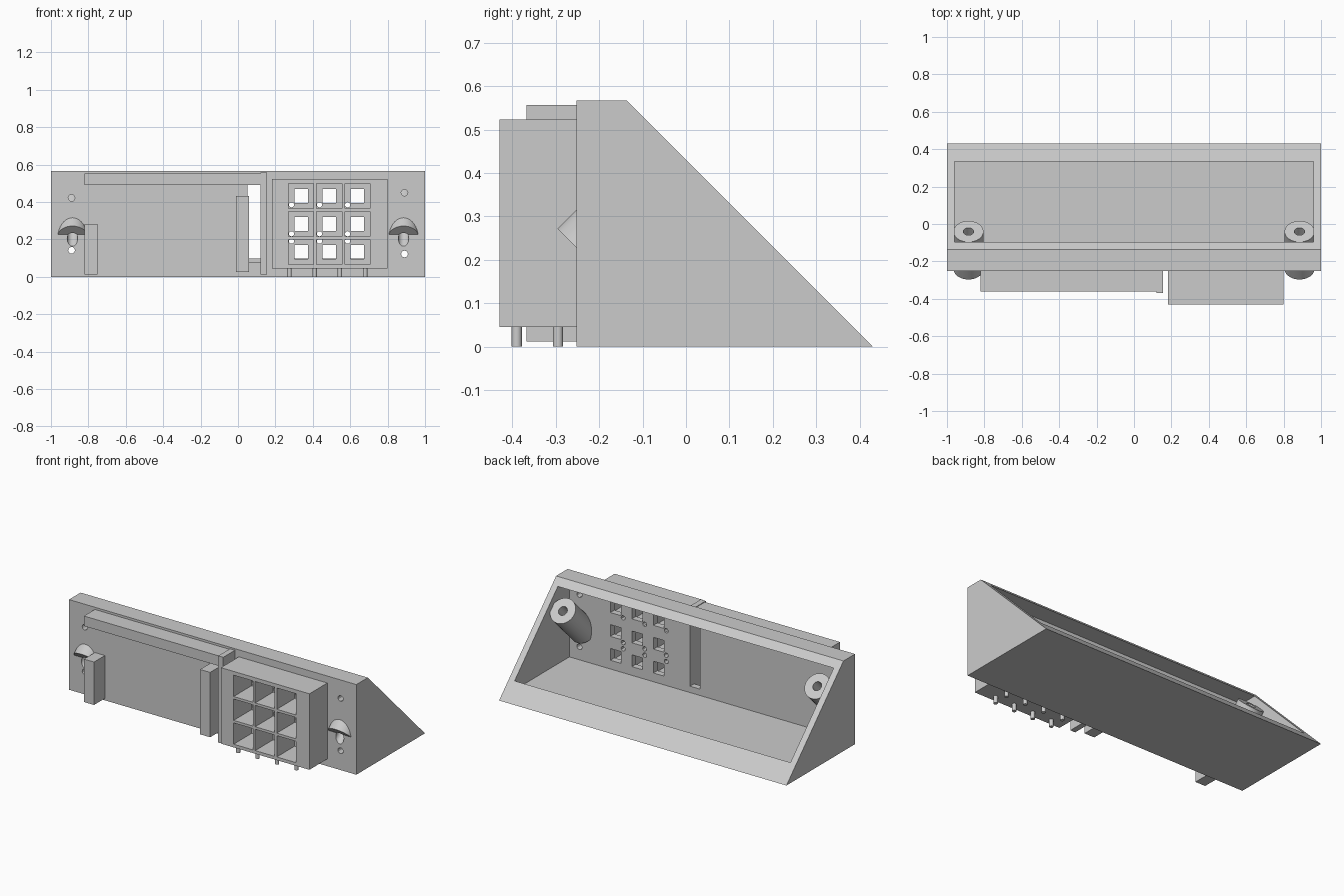
import bpy
import bmesh
from math import pi
from mathutils import Matrix, Vector

old = bpy.data.objects.get("Cube")
if old:
    bpy.data.objects.remove(old, do_unlink=True)

GREY = (0.6, 0.6, 0.6, 1.0)
plastic = bpy.data.materials.new("light grey plastic")
plastic.use_nodes = True
plastic.diffuse_color = GREY
plastic.node_tree.nodes["Principled BSDF"].inputs["Base Color"].default_value = GREY


def finish(name, bm):
    bmesh.ops.recalc_face_normals(bm, faces=bm.faces)
    mesh = bpy.data.meshes.new(name)
    bm.to_mesh(mesh)
    bm.free()
    mesh.materials.append(plastic)
    obj = bpy.data.objects.new(name, mesh)
    bpy.context.collection.objects.link(obj)
    return obj


def boxes(name, spans):
    """Boxes given as (x0, x1, y0, y1, z0, z1)."""
    bm = bmesh.new()
    for x0, x1, y0, y1, z0, z1 in spans:
        size = Matrix.Diagonal((x1 - x0, y1 - y0, z1 - z0, 1))
        centre = Matrix.Translation(((x0 + x1) / 2, (y0 + y1) / 2, (z0 + z1) / 2))
        bmesh.ops.create_cube(bm, size=1, matrix=centre @ size)
    return finish(name, bm)


def rods(name, ends, radius, sides):
    """Cylinders given by pairs of end points."""
    bm = bmesh.new()
    for a, b in ends:
        a, b = Vector(a), Vector(b)
        turn = (b - a).to_track_quat("Z", "Y").to_matrix().to_4x4()
        bmesh.ops.create_cone(bm, cap_ends=True, segments=sides, radius1=radius,
                              radius2=radius, depth=(b - a).length,
                              matrix=Matrix.Translation((a + b) / 2) @ turn)
    return finish(name, bm)


def prism(name, profile, half):
    """Profile in y and z, extruded from -half to half along x."""
    bm = bmesh.new()
    face = bm.faces.new([bm.verts.new((-half, y, z)) for y, z in profile])
    new = bmesh.ops.extrude_face_region(bm, geom=[face])["geom"]
    moved = [v for v in new if isinstance(v, bmesh.types.BMVert)]
    bmesh.ops.translate(bm, verts=moved, vec=(2 * half, 0, 0))
    return finish(name, bm)


def cut(obj, cutter, keep=False):
    mod = obj.modifiers.new("cut", "BOOLEAN")
    mod.operation = "DIFFERENCE"
    mod.solver = "EXACT"
    mod.object = cutter
    bpy.context.view_layer.objects.active = obj
    bpy.ops.object.modifier_apply(modifier=mod.name)
    if not keep:
        bpy.data.objects.remove(cutter, do_unlink=True)


def smooth(obj):
    bpy.ops.object.select_all(action="DESELECT")
    obj.select_set(True)
    bpy.context.view_layer.objects.active = obj
    bpy.ops.object.shade_smooth_by_angle(angle=pi / 6)


FRONT, INNER = -0.252, -0.212
COLUMNS = [0.338, 0.488, 0.638]
ROWS = [0.132, 0.282, 0.432]

# Hollow wedge housing, open on its slope
housing = prism("wedge_housing", [(FRONT, 0), (0.43, 0), (-0.137, 0.567), (FRONT, 0.567)], 1)
cut(housing, prism("cavity", [(INNER, 0.04), (0.333, 0.04), (0.333, 0.2),
                              (0.1, 0.527), (INNER, 0.527)], 0.96))

# Slot and square windows through the front wall
openings = [(0.05, 0.12, -0.3, -0.15, 0.08, 0.49)]
openings += [(x - 0.037, x + 0.037, -0.3, -0.15, z - 0.037, z + 0.037)
             for x in COLUMNS for z in ROWS]
cut(housing, boxes("window_cutter", openings))

# Small lead holes beside the windows and screw holes near the ends
leads = [((x - 0.052, -0.3, z), (x - 0.052, -0.15, z)) for x in COLUMNS for z in (0.191, 0.23, 0.385)]
cut(housing, rods("lead_cutter", leads, 0.014, 12))
screws = [((x, -0.3, z), (x, -0.15, z))
          for x, z in ((-0.89, 0.422), (-0.89, 0.142), (0.89, 0.45), (0.89, 0.122))]
cut(housing, rods("screw_cutter", screws, 0.018, 12))

# Slanted mounting bosses, bored along their axes
for side, x in (("left", 0.885), ("right", -0.885)):
    bore = rods("bore", [((x, -0.34, 0.115), (x, 0.06, 0.515))], 0.028, 24)
    boss = rods(side + "_mounting_boss", [((x, -0.24, 0.215), (x, -0.04, 0.415))], 0.08, 40)
    cut(boss, bore, keep=True)
    cut(housing, bore)
    smooth(boss)
smooth(housing)

# Grid block with nine square cells
block = boxes("grid_block", [(0.182, 0.798, -0.43, FRONT, 0.045, 0.523)])
cut(block, boxes("cell_cutter", [(x - 0.067, x + 0.067, -0.5, -0.2, z - 0.067, z + 0.067)
                                 for x in COLUMNS for z in ROWS]))

# Contact pins below the grid block
pins = [((x, y, 0), (x, y, 0.06)) for x in (0.275, 0.41, 0.545, 0.68) for y in (-0.39, -0.295)]
smooth(rods("contact_pins", pins, 0.012, 16))

# Rail and posts on the front wall
boxes("top_rail", [(-0.82, 0.12, -0.36, FRONT, 0.49, 0.553)])
boxes("inner_upright", [(0.12, 0.155, -0.368, FRONT, 0.012, 0.557)])
boxes("middle_post", [(-0.012, 0.058, -0.36, FRONT, 0.025, 0.433)])
boxes("end_post", [(-0.82, -0.75, -0.36, FRONT, 0.012, 0.282)])
